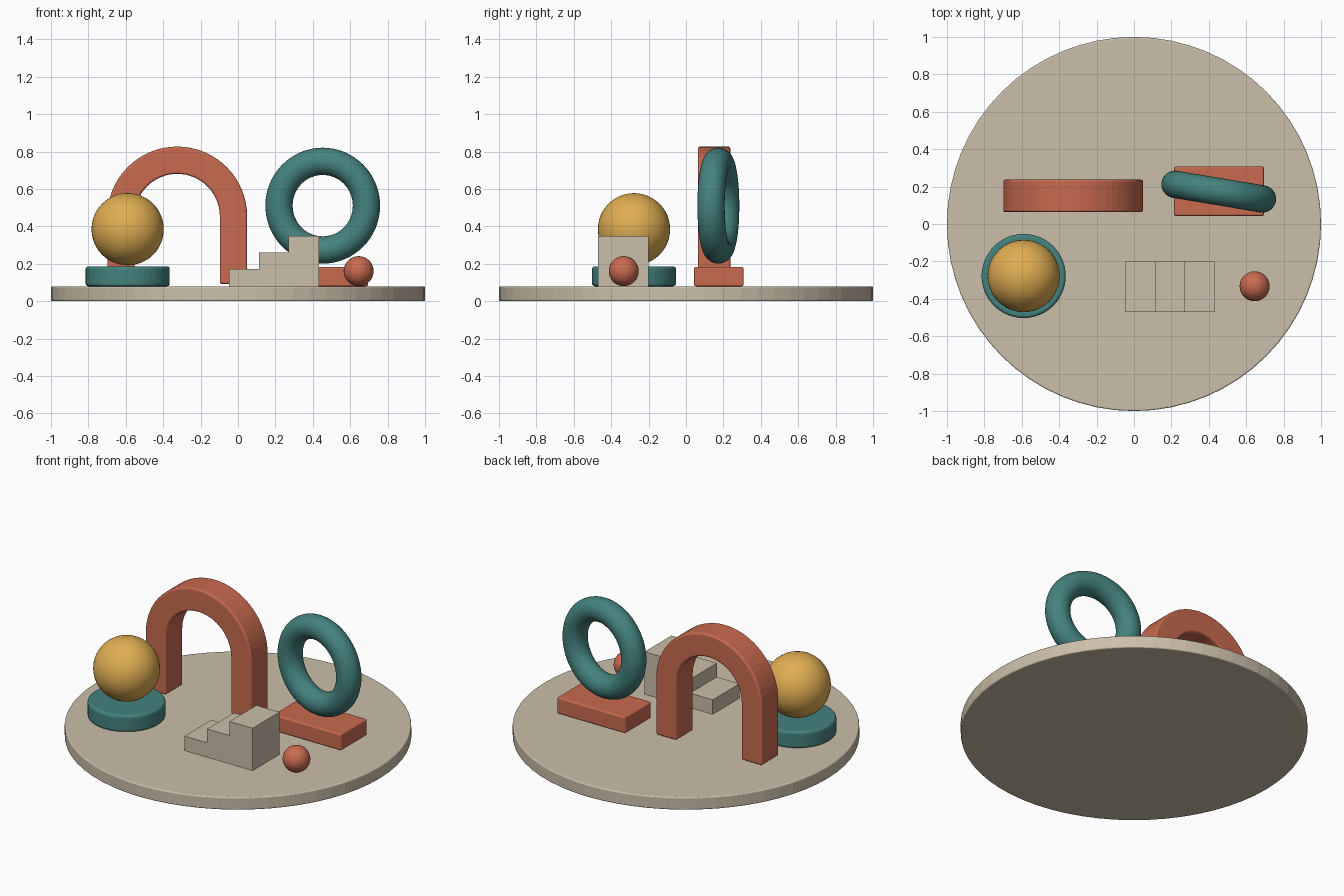
import bpy
import bmesh
import math
from mathutils import Matrix

cube = bpy.data.objects.get("Cube")
if cube:
    bpy.data.objects.remove(cube, do_unlink=True)


def material(name, rgb):
    mat = bpy.data.materials.new(name)
    mat.use_nodes = True
    color = (*rgb, 1.0)
    mat.diffuse_color = color
    bsdf = next(n for n in mat.node_tree.nodes if n.type == 'BSDF_PRINCIPLED')
    bsdf.inputs["Base Color"].default_value = color
    return mat


SAND = material("sand", (0.60, 0.52, 0.40))
CLAY = material("terracotta", (0.58, 0.145, 0.078))
TEAL = material("teal", (0.058, 0.225, 0.21))
GOLD = material("mustard", (0.74, 0.42, 0.085))


def finish(obj, name, mat, bevel=0.0, smooth=False):
    obj.name = obj.data.name = name
    obj.data.materials.append(mat)
    if bevel:
        mod = obj.modifiers.new("soft_edges", 'BEVEL')
        mod.width = bevel
        mod.segments = 3
        mod.limit_method = 'ANGLE'
        mod.angle_limit = math.radians(40)
    if smooth:
        for poly in obj.data.polygons:
            poly.use_smooth = True
    return obj


def disc(name, x, y, radius, bottom, top, sides, mat, bevel):
    bpy.ops.mesh.primitive_cylinder_add(
        vertices=sides, radius=radius, depth=top - bottom,
        location=(x, y, (bottom + top) / 2))
    return finish(bpy.context.object, name, mat, bevel)


def ball(name, x, y, z, radius, mat):
    bpy.ops.mesh.primitive_uv_sphere_add(
        segments=48, ring_count=24, radius=radius, location=(x, y, z))
    return finish(bpy.context.object, name, mat, smooth=True)


def slab(name, outline, front, back, mat, bevel=0.0):
    """Extrude an (x, z) outline from front to back along y."""
    bm = bmesh.new()
    face = bm.faces.new([bm.verts.new((x, front, z)) for x, z in outline])
    grown = bmesh.ops.extrude_face_region(bm, geom=[face])
    verts = [v for v in grown["geom"] if isinstance(v, bmesh.types.BMVert)]
    bmesh.ops.translate(bm, verts=verts, vec=(0, back - front, 0))
    bmesh.ops.recalc_face_normals(bm, faces=bm.faces)
    mesh = bpy.data.meshes.new(name)
    bm.to_mesh(mesh)
    bm.free()
    obj = bpy.data.objects.new(name, mesh)
    bpy.context.collection.objects.link(obj)
    return finish(obj, name, mat, bevel)


FLOOR = 0.08

# Round base
disc("base", 0, 0, 1.0, 0, FLOOR, 64, SAND, 0.008)

# Ball on its round pedestal
disc("pedestal", -0.59, -0.278, 0.225, FLOOR, 0.187, 48, TEAL, 0.016)
ball("large_ball", -0.59, -0.278, 0.385, 0.193, GOLD)

# Arch: half rings joined to straight legs
ARCH_X, ARCH_Z, FOOT, STEPS = -0.325, 0.453, 0.092, 32


def half_ring(radius):
    angles = [math.pi * i / STEPS for i in range(STEPS + 1)]
    return [(ARCH_X + radius * math.cos(a), ARCH_Z + radius * math.sin(a))
            for a in angles]


def with_legs(points):
    return [(points[0][0], FOOT)] + points + [(points[-1][0], FOOT)]


slab("arch", with_legs(half_ring(0.374)) + with_legs(half_ring(0.228))[::-1],
     0.063, 0.237, CLAY, 0.012)

# Block with the upright ring
slab("ring_block", [(0.214, FLOOR), (0.695, FLOOR), (0.695, 0.184), (0.214, 0.184)],
     0.043, 0.307, CLAY, 0.01)
bpy.ops.mesh.primitive_torus_add(major_segments=64, minor_segments=32,
                                 major_radius=0.237, minor_radius=0.073)
ring = finish(bpy.context.object, "ring", TEAL, smooth=True)
ring.matrix_world = (Matrix.Translation((0.453, 0.173, 0.511))
                     @ Matrix.Rotation(math.radians(-9.5), 4, 'Z')
                     @ Matrix.Rotation(math.pi / 2, 4, 'X'))

# Three steps rising towards +x
treads = [(-0.048, 0.172), (0.112, 0.26), (0.27, 0.35)]
outline = [(0.432, FLOOR), (treads[0][0], FLOOR)]
for i, (x, z) in enumerate(treads):
    end = treads[i + 1][0] if i < 2 else 0.432
    outline += [(x, z), (end, z)]
slab("stairs", outline, -0.47, -0.2, SAND)

# Small ball
ball("small_ball", 0.645, -0.333, 0.161, 0.08, CLAY)
